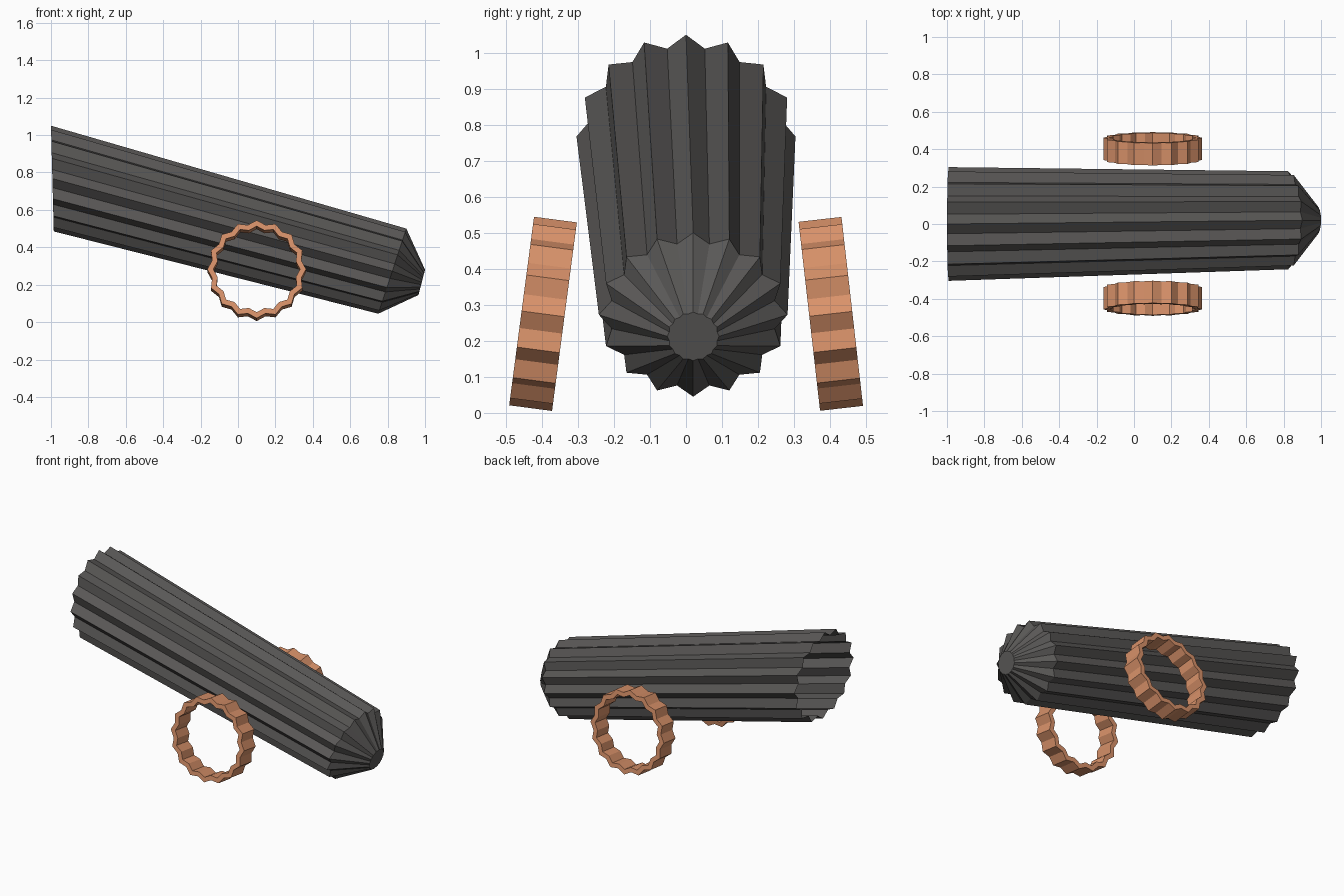
import bpy, bmesh, math
from mathutils import Vector

if "Cube" in bpy.data.objects:
    bpy.data.objects.remove(bpy.data.objects["Cube"])

FLUTES = 16


def material(name, rgb):
    m = bpy.data.materials.new(name)
    m.diffuse_color = (*rgb, 1)
    m.use_nodes = True
    m.node_tree.nodes["Principled BSDF"].inputs["Base Color"].default_value = m.diffuse_color
    return m


grey = material("dark grey metal", (0.10, 0.096, 0.093))
copper = material("copper", (0.70, 0.29, 0.145))


def fluted_ring(bm, center, side, up, valley):
    """Closed zigzag loop: tips at full radius, valleys pulled inward."""
    loop = []
    for i in range(FLUTES * 2):
        a = math.pi * i / FLUTES
        r = valley if i % 2 else 1.0
        p = Vector(center) + Vector(side) * r * math.sin(a) + Vector(up) * r * math.cos(a)
        loop.append(bm.verts.new(p))
    return loop


def bridge(bm, a, b):
    n = len(a)
    for i in range(n):
        bm.faces.new((a[i], a[(i + 1) % n], b[(i + 1) % n], b[i]))


def finish(bm, name, mat):
    bmesh.ops.recalc_face_normals(bm, faces=bm.faces)
    me = bpy.data.meshes.new(name)
    bm.to_mesh(me)
    bm.free()
    me.materials.append(mat)
    ob = bpy.data.objects.new(name, me)
    bpy.context.collection.objects.link(ob)
    return ob


# Barrel: open at the rear, tapering to a blunt conical nose
bm = bmesh.new()
rear = fluted_ring(bm, (-0.9925, 0, 0.7675), (0, 0.304, 0), (-0.0075, 0, 0.2825), 0.88)
shoulder = fluted_ring(bm, (0.825, 0.02, 0.2725), (0, 0.262, 0), (0.075, 0, 0.2275), 0.88)
nose = fluted_ring(bm, (0.9825, 0.02, 0.2125), (0, 0.072, 0), (0.0175, 0, 0.0675), 0.94)
bridge(bm, rear, shoulder)
bridge(bm, shoulder, nose)
bm.faces.new(nose)
finish(bm, "barrel", grey)


# Wheels: thin fluted hoops leaning in at the top
def wheel(name, y, tilt):
    s, c = math.sin(tilt), math.cos(tilt)
    axis, up = Vector((0, c, s)), Vector((0, -s, c))
    mid = Vector((0.1, y, 0.275))
    bm = bmesh.new()
    loops = []
    for radius, offset in ((0.264, -0.06), (0.264, 0.06), (0.232, 0.06), (0.232, -0.06)):
        loops.append(fluted_ring(bm, mid + axis * offset, (radius, 0, 0), up * radius, 0.92))
    for k in range(4):
        bridge(bm, loops[k], loops[(k + 1) % 4])
    finish(bm, name, copper)


wheel("front_wheel", -0.397, math.radians(-7.5))
wheel("back_wheel", 0.402, math.radians(6.5))
